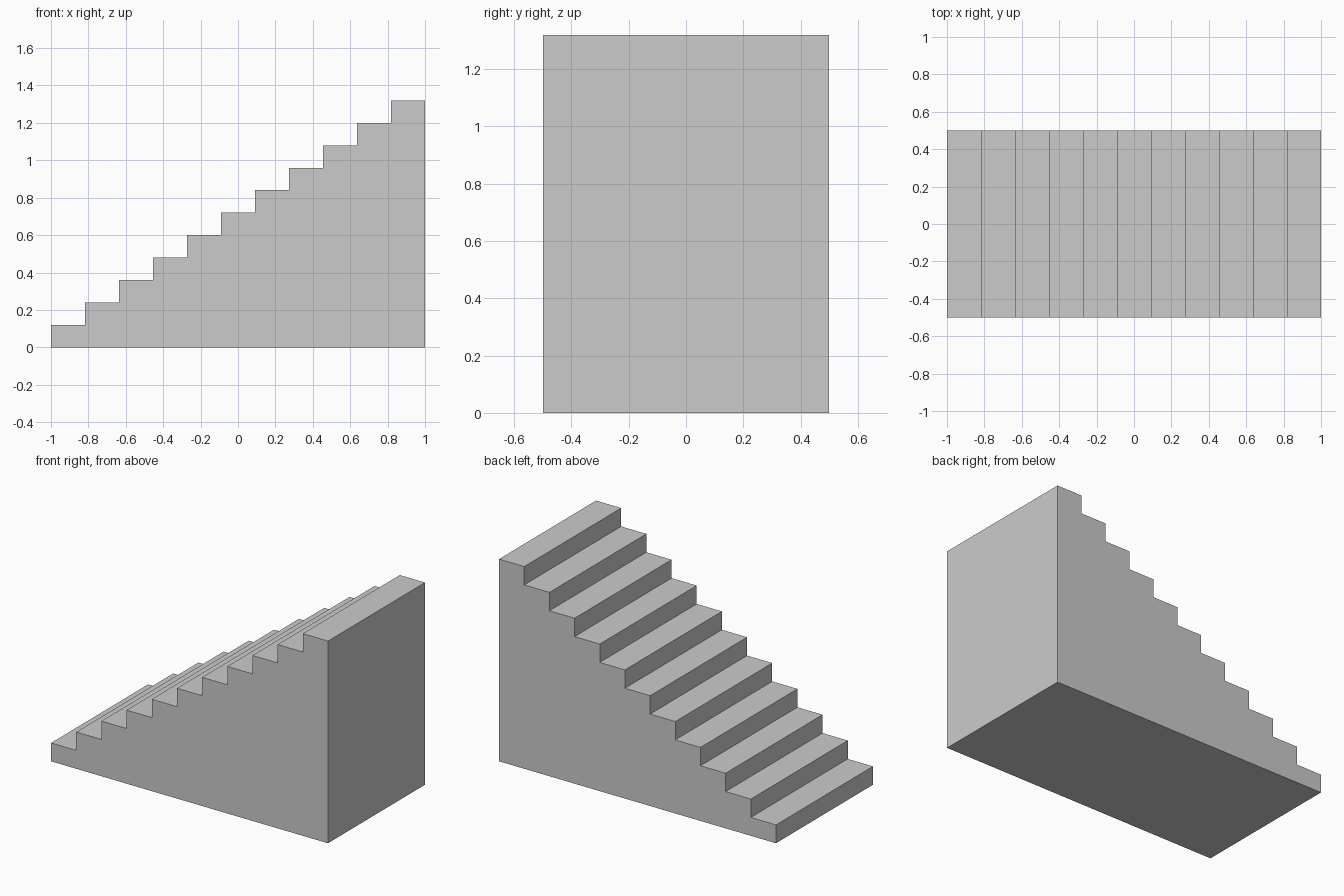
import bpy, bmesh

if "Cube" in bpy.data.objects:
    bpy.data.objects.remove(bpy.data.objects["Cube"])

STEPS = 11
LENGTH, WIDTH, RISE = 2.0, 1.0, 0.12
RUN = LENGTH / STEPS

# Side profile: the base edge, then the tread and riser of each step
profile = [(LENGTH / 2, 0.0), (-LENGTH / 2, 0.0)]
for i in range(STEPS):
    x, z = -LENGTH / 2 + i * RUN, (i + 1) * RISE
    profile += [(x, z), (x + RUN, z)]

# Solid staircase: profile extruded across the width
bm = bmesh.new()
side = bm.faces.new([bm.verts.new((x, -WIDTH / 2, z)) for x, z in profile])
ext = bmesh.ops.extrude_face_region(bm, geom=[side], use_keep_orig=True)
moved = [v for v in ext["geom"] if isinstance(v, bmesh.types.BMVert)]
bmesh.ops.translate(bm, verts=moved, vec=(0, WIDTH, 0))
bmesh.ops.recalc_face_normals(bm, faces=bm.faces)

mesh = bpy.data.meshes.new("staircase")
bm.to_mesh(mesh)
bm.free()
bpy.context.collection.objects.link(bpy.data.objects.new("staircase", mesh))
